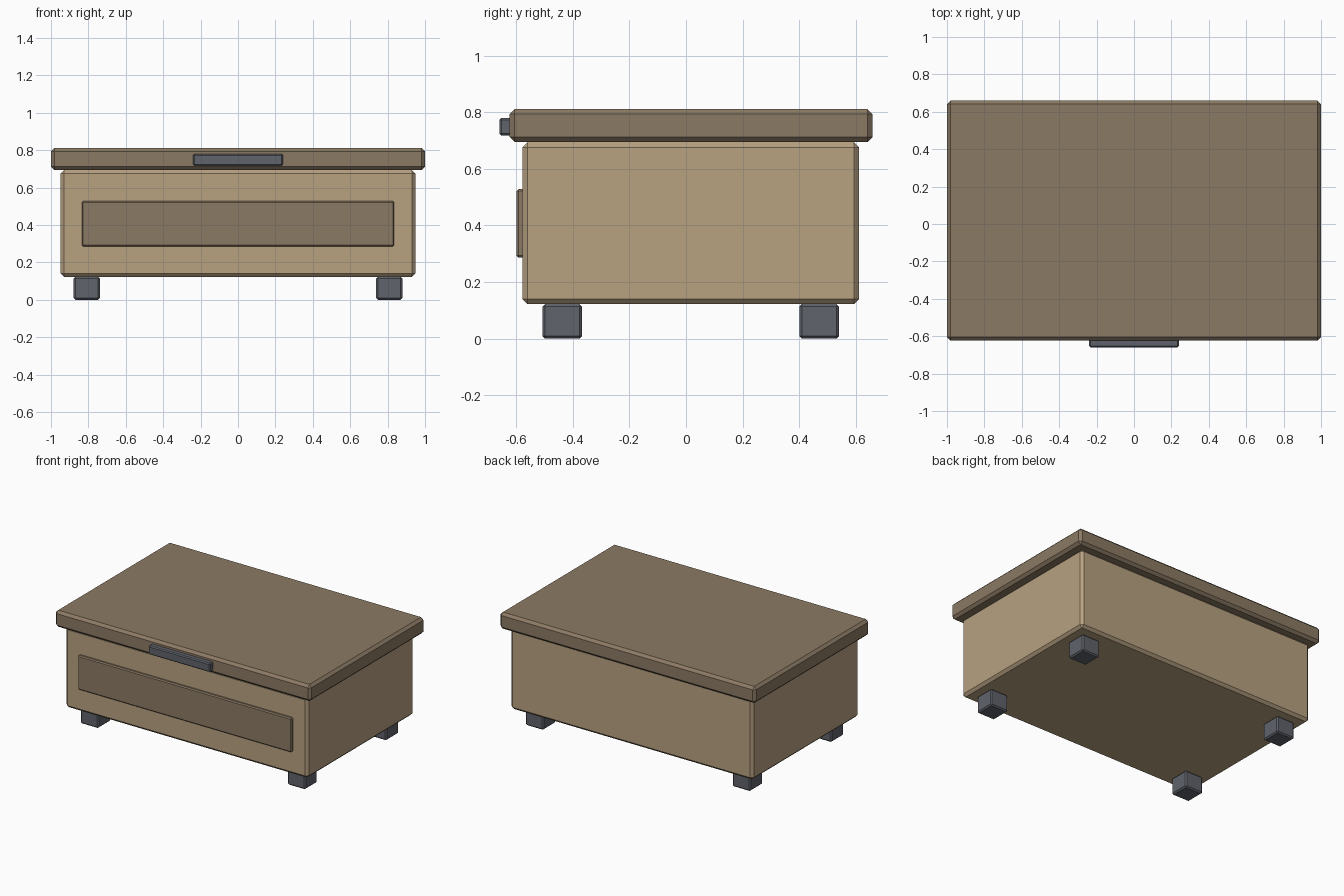
import bpy

cube = bpy.data.objects.get("Cube")
if cube:
    bpy.data.objects.remove(cube, do_unlink=True)


def material(name, rgb):
    mat = bpy.data.materials.new(name)
    mat.use_nodes = True
    mat.diffuse_color = (*rgb, 1)
    mat.node_tree.nodes["Principled BSDF"].inputs["Base Color"].default_value = (*rgb, 1)
    return mat


tan = material("tan_wood", (0.48, 0.36, 0.22))
brown = material("brown_wood", (0.26, 0.195, 0.127))
grey = material("grey_metal", (0.115, 0.125, 0.148))


def box(name, x, y, z, mat, bevel):
    """Chamfered box filling the given (min, max) range on each axis."""
    spans = (x, y, z)
    bpy.ops.mesh.primitive_cube_add(size=1, location=[(a + b) / 2 for a, b in spans])
    obj = bpy.context.object
    obj.name = name
    obj.scale = [b - a for a, b in spans]
    bpy.ops.object.transform_apply(location=False, rotation=False, scale=True)
    obj.data.materials.append(mat)
    mod = obj.modifiers.new("chamfer", "BEVEL")
    mod.width = bevel
    mod.segments = 1
    return obj


# Chest body and overhanging lid
box("body", (-0.948, 0.948), (-0.578, 0.611), (0.122, 0.694), tan, 0.018)
box("lid", (-1, 1), (-0.623, 0.659), (0.694, 0.811), brown, 0.018)

# Raised front panel and lid handle
box("front_panel", (-0.835, 0.835), (-0.598, -0.56), (0.286, 0.528), brown, 0.007)
box("handle", (-0.24, 0.24), (-0.659, -0.61), (0.717, 0.779), grey, 0.007)

# Four feet
for side, cx in (("left", 0.809), ("right", -0.809)):
    for end, cy in (("front", -0.437), ("back", 0.47)):
        box(f"{end}_{side}_foot", (cx - 0.07, cx + 0.07), (cy - 0.07, cy + 0.07),
            (0, 0.122), grey, 0.009)
